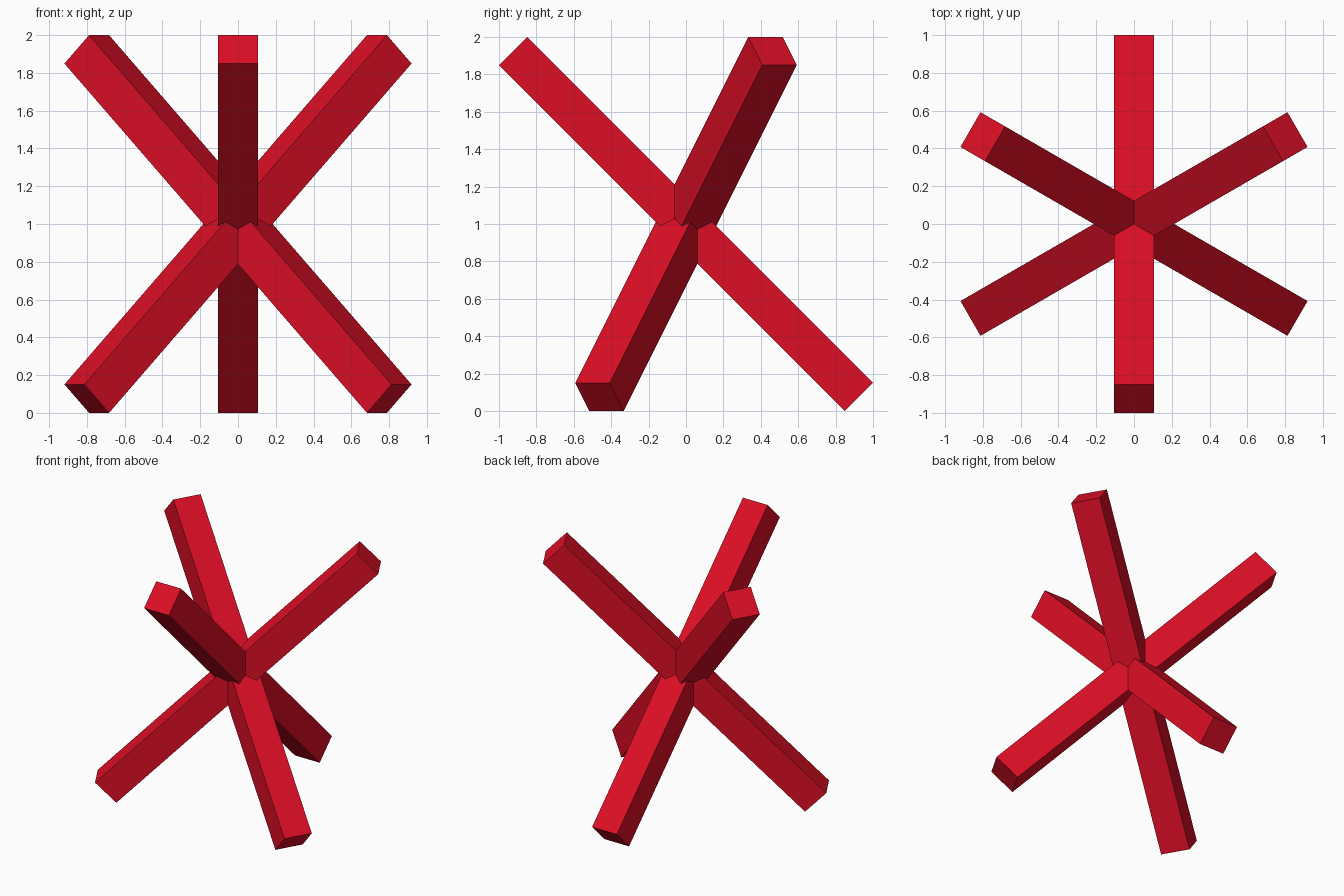
import bpy, math
from mathutils import Matrix

if "Cube" in bpy.data.objects:
    bpy.data.objects.remove(bpy.data.objects["Cube"])

THICK = 0.2125   # square bar section
LENGTH = 2.615   # full bar length

red = bpy.data.materials.new("red")
red.diffuse_color = (0.72, 0.0045, 0.019, 1)
red.use_nodes = True
red.node_tree.nodes["Principled BSDF"].inputs["Base Color"].default_value = red.diffuse_color


def crossed_bar(name, azimuth):
    """Square bar through the centre, its raised end pointing to azimuth."""
    bpy.ops.mesh.primitive_cube_add(size=1)
    bar = bpy.context.object
    bar.name = name
    bar.data.transform(
        Matrix.Translation((0, 0, 1))
        @ Matrix.Rotation(math.radians(azimuth), 4, 'Z')
        @ Matrix.Rotation(math.radians(-45), 4, 'Y')
        @ Matrix.Diagonal((LENGTH, THICK, THICK, 1)))
    bar.data.materials.append(red)


# Three bars tilted 45 degrees, spaced evenly around the vertical axis
for name, azimuth in (("front_bar", -90), ("right_bar", 30), ("left_bar", 150)):
    crossed_bar(name, azimuth)
